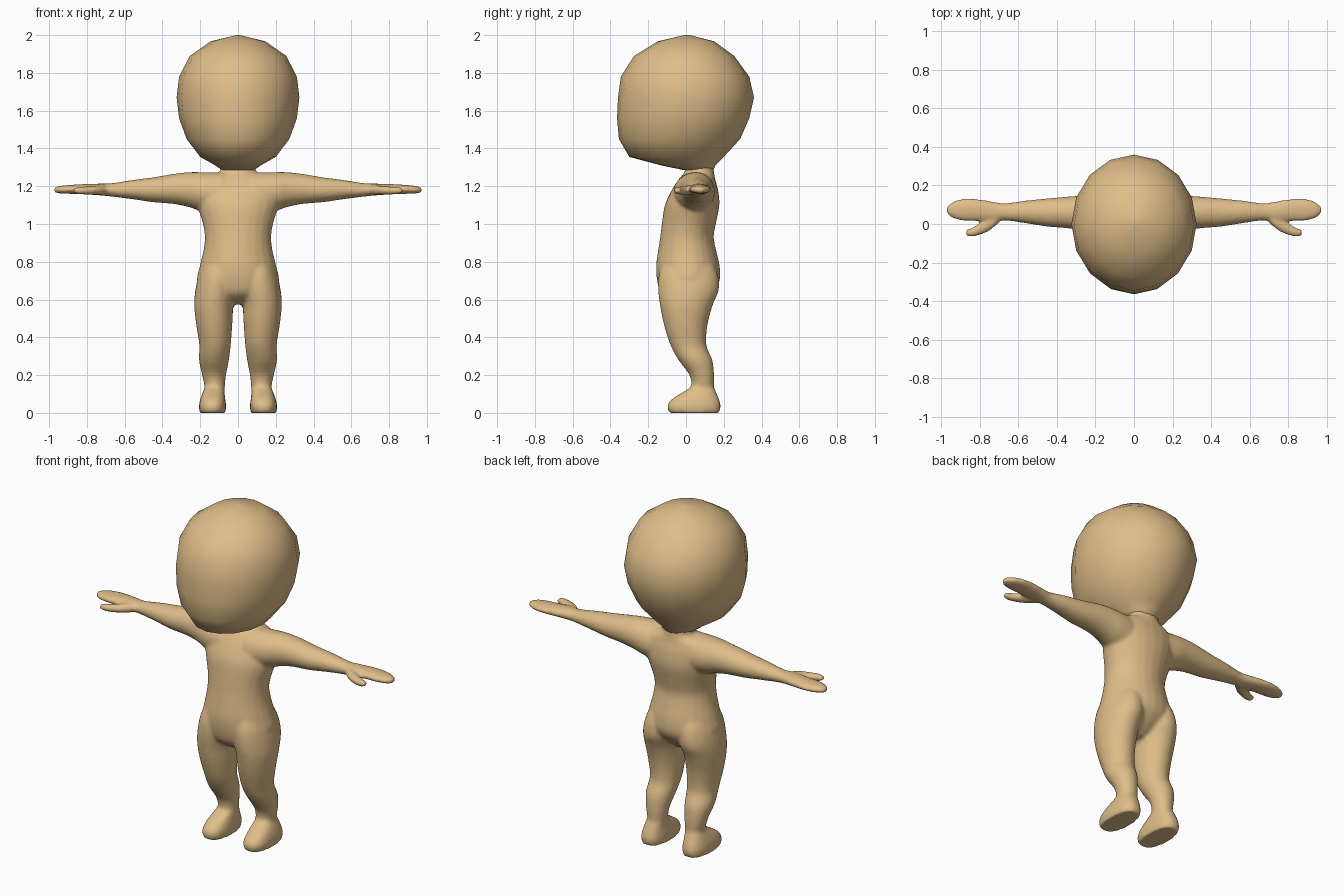
import bpy, bmesh, math
from mathutils import Vector

skin = bpy.data.materials.new("warm sand")
skin.diffuse_color = (0.74, 0.51, 0.25, 1)


def refine(rings, steps):
    """Catmull-Rom interpolation between ring descriptions."""
    out = []
    for i in range(len(rings) - 1):
        p = [Vector(rings[max(0, min(len(rings) - 1, i + k))]) for k in (-1, 0, 1, 2)]
        for s in range(steps):
            t = s / steps
            out.append(p[1] + 0.5 * t * ((p[2] - p[0])
                       + t * (2 * p[0] - 5 * p[1] + 4 * p[2] - p[3])
                       + t * t * (3 * (p[1] - p[2]) + p[3] - p[0])))
    return out + [Vector(rings[-1])]


def loft(bm, rings, axis="z", sides=24, steps=4, mirror=False, power=1.0):
    """Skin oval rings (position, u min, u max, v min, v max) along z or x."""
    for sign in ((1, -1) if mirror else (1,)):
        loops = []
        for t, u0, u1, v0, v1 in refine(rings, steps):
            loop = []
            for k in range(sides):
                a = 2 * math.pi * k / sides
                c, s = math.cos(a), math.sin(a)
                u = (u0 + u1) / 2 + (u1 - u0) / 2 * math.copysign(abs(c) ** power, c)
                v = (v0 + v1) / 2 + (v1 - v0) / 2 * math.copysign(abs(s) ** power, s)
                co = (u, v, t) if axis == "z" else (t, u, v)
                loop.append(bm.verts.new((co[0] * sign, co[1], co[2])))
            loops.append(loop)
        faces = [bm.faces.new(loops[0]), bm.faces.new(loops[-1][::-1])]
        for a, b in zip(loops, loops[1:]):
            for k in range(sides):
                j = (k + 1) % sides
                faces.append(bm.faces.new((a[k], b[k], b[j], a[j])))
        bmesh.ops.recalc_face_normals(bm, faces=faces)


def finish(bm, name):
    mesh = bpy.data.meshes.new(name)
    bm.to_mesh(mesh)
    bm.free()
    mesh.materials.append(skin)
    mesh.polygons.foreach_set("use_smooth", [True] * len(mesh.polygons))
    obj = bpy.data.objects.new(name, mesh)
    bpy.context.collection.objects.link(obj)
    return obj


# Head: coarse egg with a fuller face and a pinched underside
bm = bmesh.new()
loft(bm, [(1.285, -.085, .085, -.01, .145), (1.31, -.12, .12, -.13, .155),
          (1.355, -.2, .2, -.30, .20), (1.45, -.272, .272, -.355, .287),
          (1.56, -.312, .312, -.365, .335), (1.67, -.325, .325, -.36, .36),
          (1.78, -.312, .312, -.345, .335), (1.89, -.255, .255, -.275, .255),
          (1.967, -.145, .145, -.15, .15), (2.0, -.01, .01, -.01, .02)],
     sides=16, steps=1)
finish(bm, "head")

# Body: torso, legs, arms and thumbs blended into one skin
bm = bmesh.new()
# torso and neck
loft(bm, [(.575, -.05, .05, -.06, .06), (.63, -.17, .17, -.13, .13),
          (.70, -.217, .217, -.153, .178), (.78, -.202, .202, -.158, .178),
          (.86, -.183, .183, -.148, .16), (.93, -.176, .176, -.137, .147),
          (1.0, -.186, .186, -.128, .158), (1.1, -.215, .215, -.112, .177),
          (1.18, -.22, .22, -.075, .17), (1.235, -.2, .2, -.04, .155),
          (1.265, -.12, .12, -.015, .15), (1.285, -.092, .092, -.005, .147),
          (1.33, -.1, .1, -.01, .145)])
# legs running into rounded feet
loft(bm, [(.10, .07, .19, -.02, .16), (.135, .07, .178, .025, .149),
          (.20, .063, .19, .018, .149), (.28, .048, .207, -.04, .14),
          (.36, .038, .205, -.083, .108), (.47, .03, .222, -.118, .115),
          (.57, .024, .232, -.138, .142), (.65, .01, .226, -.148, .174),
          (.73, .01, .208, -.145, .17), (.80, .02, .18, -.12, .14)], mirror=True)
loft(bm, [(0, .067, .203, -.09, .177), (.035, .063, .207, -.1, .184),
          (.065, .066, .202, -.083, .178), (.09, .07, .194, -.05, .168),
          (.12, .074, .182, .0, .155), (.14, .08, .172, .03, .145)],
     mirror=True, power=.8, steps=3)
# arms and mitten hands
loft(bm, [(.08, -.07, .15, 1.04, 1.273), (.2, -.055, .153, 1.07, 1.275),
          (.27, -.035, .148, 1.092, 1.274), (.35, -.022, .142, 1.107, 1.264),
          (.45, -.014, .133, 1.115, 1.247), (.56, .003, .122, 1.131, 1.233),
          (.67, .018, .108, 1.145, 1.216), (.74, .012, .118, 1.152, 1.214),
          (.82, .015, .131, 1.157, 1.211), (.90, .018, .13, 1.160, 1.206),
          (.95, .034, .11, 1.162, 1.2), (.972, .055, .09, 1.168, 1.192)],
     axis="x", mirror=True)
loft(bm, [(.69, .02, .08, 1.155, 1.205), (.74, -.028, .05, 1.154, 1.205),
          (.79, -.054, .012, 1.155, 1.2), (.84, -.066, -.018, 1.157, 1.197),
          (.872, -.06, -.03, 1.163, 1.19)], axis="x", mirror=True)
body = finish(bm, "body")
blend = body.modifiers.new("blend", "REMESH")
blend.mode = "VOXEL"
blend.voxel_size = 0.01
blend.use_smooth_shade = True
soft = body.modifiers.new("soften", "SMOOTH")
soft.factor = 0.5
soft.iterations = 6
